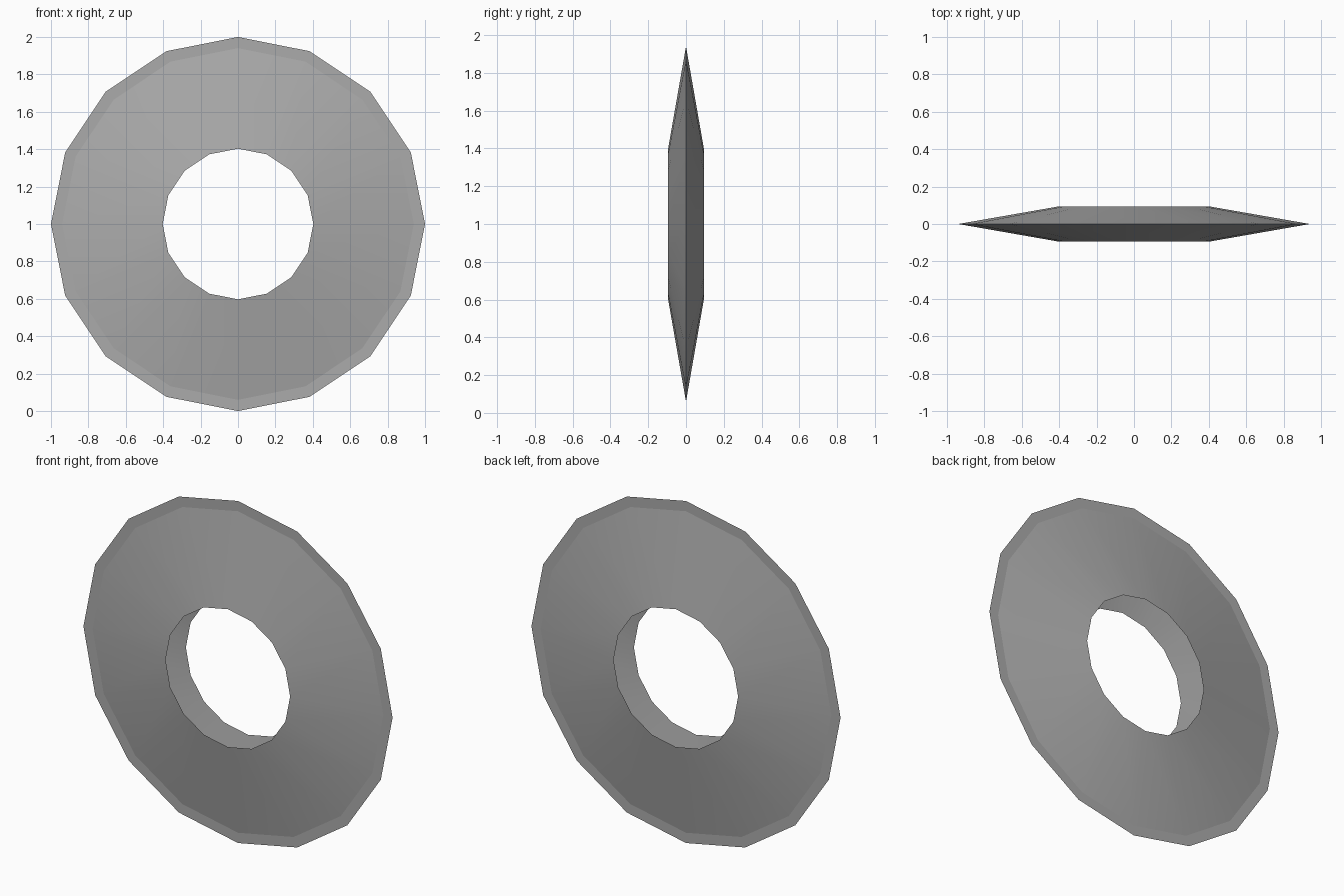
import bpy, bmesh
from math import sin, cos, pi, radians

if "Cube" in bpy.data.objects:
    bpy.data.objects.remove(bpy.data.objects["Cube"])

SIDES = 16
CENTRE_Z = 1.0

steel = bpy.data.materials.new("dark_grey")
steel.diffuse_color = (0.41, 0.41, 0.41, 1.0)
steel.use_nodes = True
steel.node_tree.nodes["Principled BSDF"].inputs["Base Color"].default_value = steel.diffuse_color


def spin_profile(name, profile):
    """Revolve (radius, y) points around the y axis through the disc centre."""
    bm = bmesh.new()
    rings = []
    for i in range(SIDES):
        a = 2 * pi * i / SIDES
        rings.append([bm.verts.new((r * cos(a), y, CENTRE_Z + r * sin(a)))
                      for r, y in profile])
    for i in range(SIDES):
        a, b = rings[i], rings[(i + 1) % SIDES]
        for j in range(len(profile) - 1):
            bm.faces.new((a[j], b[j], b[j + 1], a[j + 1]))
    bmesh.ops.recalc_face_normals(bm, faces=bm.faces)
    mesh = bpy.data.meshes.new(name)
    bm.to_mesh(mesh)
    bm.free()
    mesh.materials.append(steel)
    obj = bpy.data.objects.new(name, mesh)
    bpy.context.collection.objects.link(obj)
    bpy.ops.object.select_all(action='DESELECT')
    obj.select_set(True)
    bpy.context.view_layer.objects.active = obj
    bpy.ops.object.shade_smooth_by_angle(angle=radians(30))
    return obj


# Tapered ring shell: wide and open at the hole, sharp at the outside
spin_profile("ring_body", [(0.403, -0.094), (0.94, 0.0), (0.403, 0.094)])

# Paper-thin cutting edge around the ring
spin_profile("edge_rim", [(0.94, 0.0), (1.0, 0.0)])
